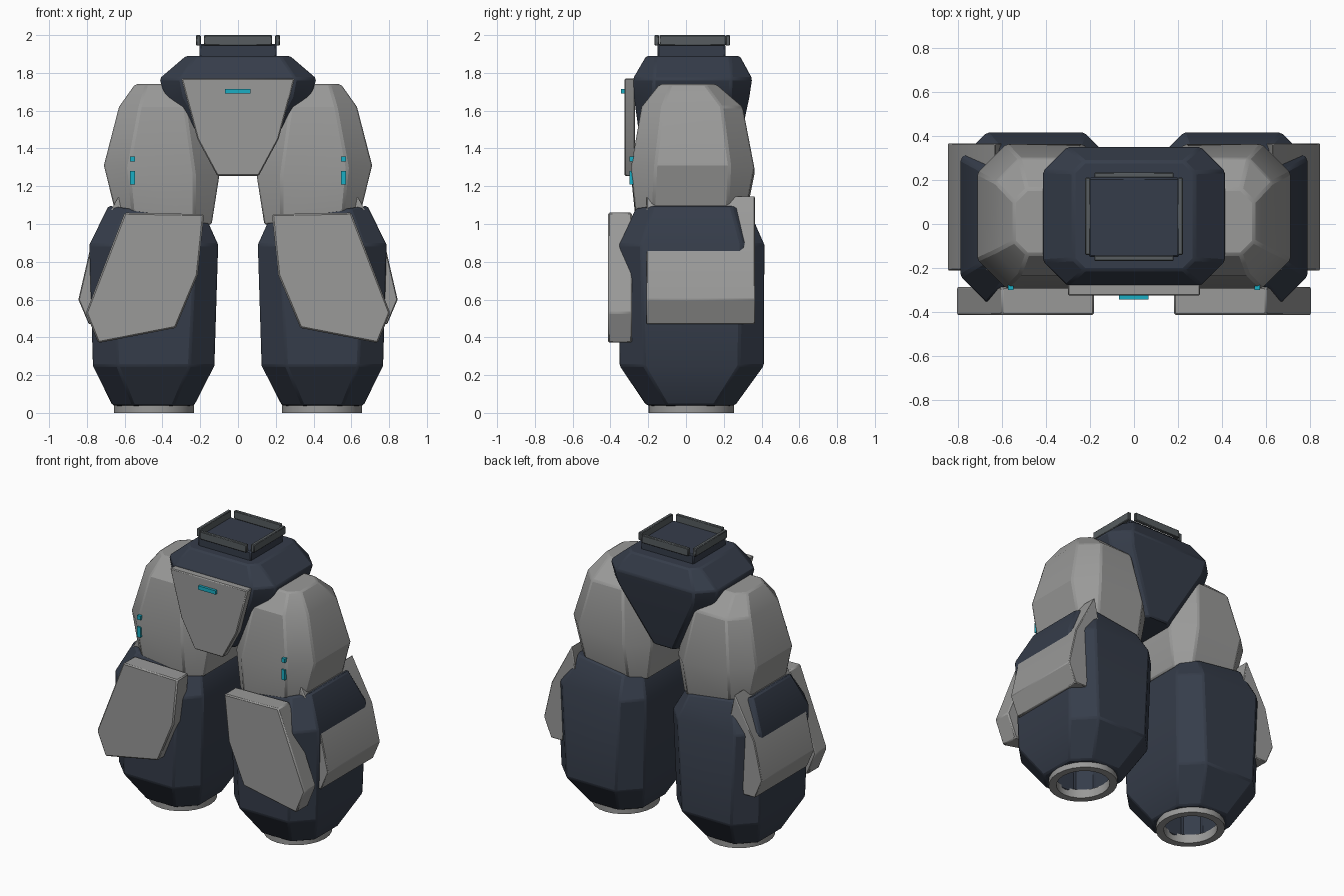
import bpy, bmesh, math

if "Cube" in bpy.data.objects:
    bpy.data.objects.remove(bpy.data.objects["Cube"])


def material(name, rgb):
    m = bpy.data.materials.new(name)
    m.diffuse_color = (*rgb, 1)
    m.use_nodes = True
    m.node_tree.nodes["Principled BSDF"].inputs["Base Color"].default_value = m.diffuse_color
    return m


NAVY = material("dark navy", (0.036, 0.046, 0.068))
GREY = material("light grey", (0.32, 0.32, 0.315))
STEEL = material("dark steel", (0.095, 0.108, 0.115))
CYAN = material("cyan light", (0.01, 0.42, 0.55))


def finish(bm, name, mat, bevel=0.0):
    bmesh.ops.recalc_face_normals(bm, faces=bm.faces)
    me = bpy.data.meshes.new(name)
    bm.to_mesh(me)
    bm.free()
    me.materials.append(mat)
    ob = bpy.data.objects.new(name, me)
    bpy.context.collection.objects.link(ob)
    if bevel:
        mod = ob.modifiers.new("edge", "BEVEL")
        mod.width = bevel
        mod.segments = 1
        mod.angle_limit = math.radians(30)
    bpy.ops.object.select_all(action='DESELECT')
    ob.select_set(True)
    bpy.context.view_layer.objects.active = ob
    bpy.ops.object.shade_smooth_by_angle(angle=math.radians(28))
    return ob


def loft(name, mat, levels, side=1, bevel=0.0):
    """Stack chamfered rectangles: (z, x0, x1, y0, y1, chamfer, tilt)."""
    bm = bmesh.new()
    rings = []
    for z, x0, x1, y0, y1, c, tilt in levels:
        pts = [(x0 + c, y0), (x1 - c, y0), (x1, y0 + c), (x1, y1 - c),
               (x1 - c, y1), (x0 + c, y1), (x0, y1 - c), (x0, y0 + c)]
        mid = (x0 + x1) / 2
        rings.append([bm.verts.new((side * x, y, z + tilt * (x - mid))) for x, y in pts])
    for a, b in zip(rings, rings[1:]):
        for i in range(8):
            j = (i + 1) % 8
            bm.faces.new((a[i], a[j], b[j], b[i]))
    bm.faces.new(rings[0])
    bm.faces.new(rings[-1])
    return finish(bm, name, mat, bevel)


def plate(name, mat, outline, y0, y1, side=1, bevel=0.0):
    """Extrude an x-z outline along y."""
    bm = bmesh.new()
    f = bm.faces.new([bm.verts.new((side * x, y0, z)) for x, z in outline])
    new = bmesh.ops.extrude_face_region(bm, geom=[f])["geom"]
    for v in new:
        if isinstance(v, bmesh.types.BMVert):
            v.co.y = y1
    return finish(bm, name, mat, bevel)


def box(name, mat, x0, x1, y0, y1, z0, z1, side=1, bevel=0.0):
    return plate(name, mat, [(x0, z0), (x1, z0), (x1, z1), (x0, z1)], y0, y1, side, bevel)


def ring(name, mat, cx, cy, profile, n=24):
    """Revolve a closed (radius, z) profile about a vertical axis."""
    bm = bmesh.new()
    loops = [[bm.verts.new((cx + r * math.cos(t), cy + 1.07 * r * math.sin(t), z))
              for r, z in profile] for t in (2 * math.pi * i / n for i in range(n))]
    k = len(profile)
    for i in range(n):
        a, b = loops[i], loops[(i + 1) % n]
        for j in range(k):
            bm.faces.new((a[j], b[j], b[(j + 1) % k], a[(j + 1) % k]))
    return finish(bm, name, mat)


# Pelvis block
loft("pelvis", NAVY, [
    (1.27, -0.11, 0.11, -0.22, 0.25, 0.04, 0),
    (1.67, -0.385, 0.385, -0.275, 0.335, 0.10, 0),
    (1.77, -0.415, 0.415, -0.28, 0.35, 0.11, 0),
    (1.89, -0.275, 0.275, -0.21, 0.285, 0.05, 0)], bevel=0.01)

# Waist socket with four rim plates
box("waist_block", NAVY, -0.205, 0.205, -0.15, 0.21, 1.87, 1.952, bevel=0.008)
for nm, y in (("front", -0.167), ("back", 0.21)):
    box("rim_" + nm, STEEL, -0.18, 0.18, y, y + 0.024, 1.945, 2.0, bevel=0.004)
for nm, s in (("right", 1), ("left", -1)):
    box("rim_" + nm, STEEL, 0.197, 0.222, -0.14, 0.21, 1.945, 2.0, s, 0.004)

# Front groin guard and its light
plate("groin_guard", GREY, [(-0.30, 1.77), (0.30, 1.77), (0.215, 1.45), (0.11, 1.255),
                            (-0.11, 1.255), (-0.215, 1.45)], -0.325, -0.27, bevel=0.006)
box("guard_light", CYAN, -0.068, 0.066, -0.343, -0.322, 1.69, 1.716)

# Legs
for nm, s in (("right", 1), ("left", -1)):
    loft("thigh_" + nm, GREY, [
        (1.02, 0.14, 0.645, -0.265, 0.31, 0.09, 0.1),
        (1.28, 0.10, 0.71, -0.292, 0.362, 0.13, 0.1),
        (1.62, 0.17, 0.63, -0.235, 0.30, 0.11, 0),
        (1.74, 0.25, 0.545, -0.14, 0.16, 0.06, 0)], s, 0.01)

    # Shin with a recessed sole opening
    loft("shin_" + nm, NAVY, [
        (0.30, 0.28, 0.61, -0.145, 0.20, 0.09, 0),
        (0.035, 0.28, 0.61, -0.145, 0.20, 0.09, 0),
        (0.04, 0.232, 0.665, -0.21, 0.26, 0.11, 0),
        (0.25, 0.125, 0.768, -0.352, 0.412, 0.13, 0),
        (0.89, 0.105, 0.787, -0.357, 0.415, 0.12, 0),
        (1.06, 0.165, 0.685, -0.265, 0.33, 0.09, 0.14)], s, 0.01)
    ring("sole_ring_" + nm, GREY, s * 0.445, 0.027,
         [(0.212, 0.045), (0.212, 0.0), (0.165, 0.0), (0.165, 0.06)])

    # Knee guard and outer shin guard
    plate("knee_guard_" + nm, GREY, [(0.60, 1.06), (0.18, 1.052), (0.213, 0.73), (0.33, 0.45),
                                     (0.74, 0.37), (0.805, 0.53)], -0.413, -0.285, s, 0.008)
    plate("outer_guard_" + nm, GREY, [(0.70, 0.47), (0.79, 0.47), (0.845, 0.60), (0.785, 0.86),
                                      (0.63, 1.15), (0.60, 1.0)], -0.21, 0.366, s, 0.005)

    # Thigh lights
    box("thigh_light_upper_" + nm, CYAN, 0.546, 0.572, -0.3, -0.275, 1.33, 1.358, s)
    box("thigh_light_lower_" + nm, CYAN, 0.546, 0.572, -0.3, -0.27, 1.208, 1.28, s)
